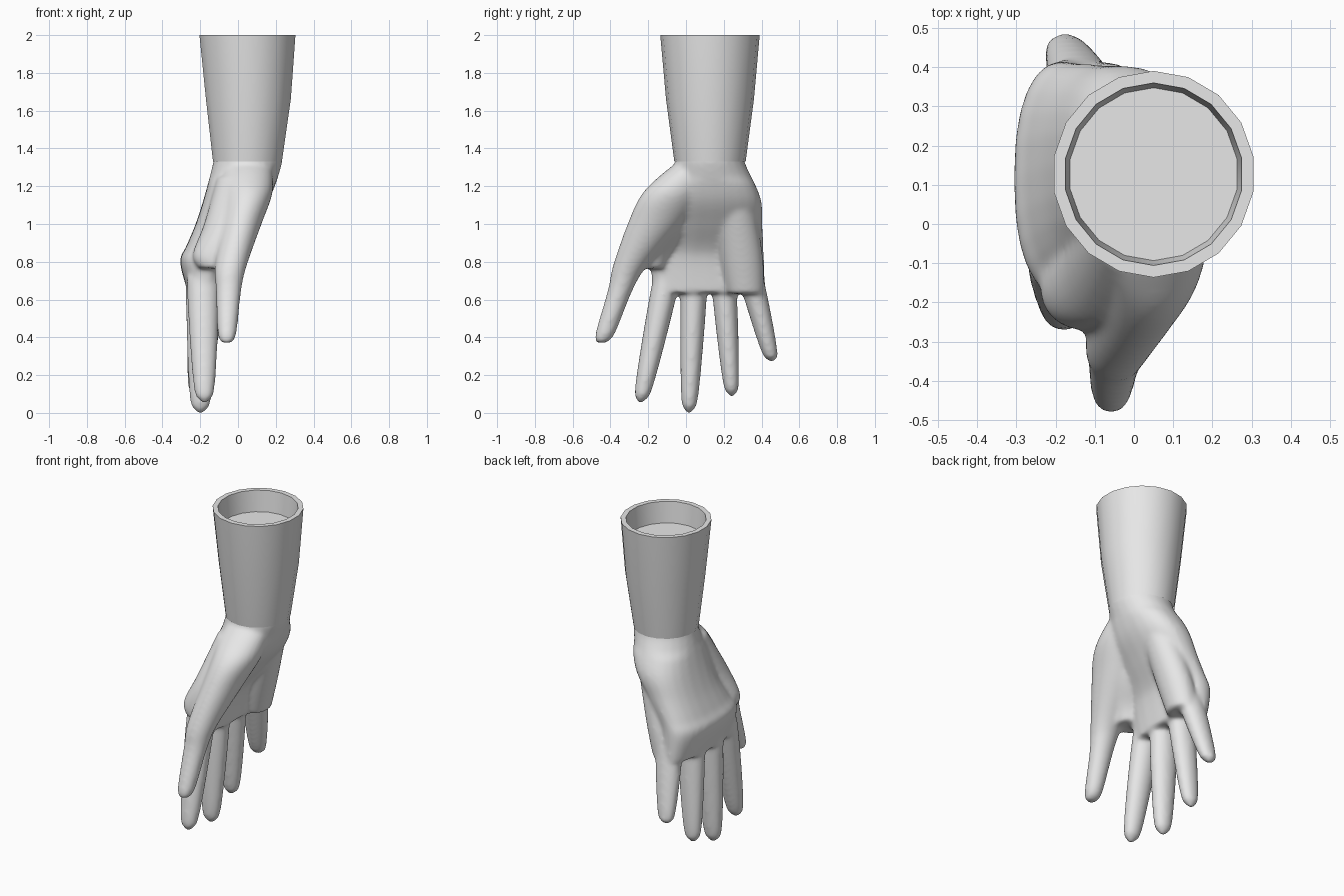
import bpy, bmesh, math

if "Cube" in bpy.data.objects:
    bpy.data.objects.remove(bpy.data.objects["Cube"])

skin = bpy.data.materials.new("light_grey")
skin.diffuse_color = (0.8, 0.8, 0.8, 1)
skin.use_nodes = True
skin.node_tree.nodes["Principled BSDF"].inputs["Base Color"].default_value = skin.diffuse_color


def spline(points, steps=5):
    """Catmull-Rom curve through the stations."""
    p = [points[0], *points, points[-1]]
    out = []
    for a, b, c, d in zip(p, p[1:], p[2:], p[3:]):
        for i in range(steps):
            t = i / steps
            out.append(tuple(
                0.5 * (2 * k1 + (k2 - k0) * t + (2 * k0 - 5 * k1 + 4 * k2 - k3) * t ** 2
                       + (3 * k1 - k0 - 3 * k2 + k3) * t ** 3)
                for k0, k1, k2, k3 in zip(a, b, c, d)))
    return out + [points[-1]]


def loft(bm, stations, sides=24, power=2.0, closed=True):
    """Skin horizontal rings given as (cx, cy, z, rx, ry)."""
    rings = []
    for cx, cy, z, rx, ry in stations:
        ring = []
        e = 2 / (power if z < 1.25 else 2.0)
        for i in range(sides):
            a = math.tau * i / sides + math.pi / 2
            c, s = math.cos(a), math.sin(a)
            x = math.copysign(abs(c) ** e, c) * rx
            y = math.copysign(abs(s) ** e, s) * ry
            ring.append(bm.verts.new((cx + x, cy + y, z)))
        rings.append(ring)
    for a, b in zip(rings, rings[1:]):
        for i in range(sides):
            j = (i + 1) % sides
            bm.faces.new((a[i], b[i], b[j], a[j]))
    bm.faces.new(rings[-1])
    if closed:
        bm.faces.new(rings[0])


def finger(bm, base, tip, rx, ry):
    """Tapered digit from inside the palm to a rounded tip."""
    stations = []
    for i in range(21):
        t = i / 20
        k = (1.05 - 0.42 * t ** 1.5) * (1 - t ** 13) ** 0.5 + 0.2 * t ** 13
        centre = [b + (e - b) * t for b, e in zip(base, tip)]
        stations.append((*centre, rx * k, ry * k))
    loft(bm, stations)


def finish(bm, name):
    bmesh.ops.recalc_face_normals(bm, faces=bm.faces)
    mesh = bpy.data.meshes.new(name)
    bm.to_mesh(mesh)
    bm.free()
    obj = bpy.data.objects.new(name, mesh)
    bpy.context.collection.objects.link(obj)
    mesh.materials.append(skin)
    return obj


# Forearm: tapered sleeve with a flat rim and a shallow cup, as (cx, z, radius)
sleeve = [(0.05, 1.33, 0.185), (0.055, 1.66, 0.228), (0.05, 2.0, 0.258),
          (0.05, 2.0, 0.228), (0.05, 1.87, 0.216)]
bm = bmesh.new()
loft(bm, [(x, 0.127, z, r, r * 1.02) for x, z, r in sleeve], sides=18, closed=False)
forearm = finish(bm, "forearm")
bpy.context.view_layer.objects.active = forearm
forearm.select_set(True)
bpy.ops.object.shade_smooth_by_angle(angle=math.radians(35))

# Hand: palm, thumb, web, heel pad and fingers fused into one soft skin
bm = bmesh.new()
palm = [
    (0.05, 0.127, 1.38, 0.178, 0.181),
    (0.05, 0.127, 1.32, 0.183, 0.187),
    (-0.005, 0.145, 1.14, 0.175, 0.25),
    (-0.075, 0.145, 1.0, 0.15, 0.26),
    (-0.145, 0.13, 0.88, 0.13, 0.28),
    (-0.178, 0.115, 0.8, 0.129, 0.3),
    (-0.172, 0.122, 0.635, 0.093, 0.298),
]
loft(bm, spline(palm), power=2.35)

thumb = [
    (0.05, 0.08, 1.34, 0.12, 0.11),
    (0.05, 0.0, 1.25, 0.135, 0.145),
    (0.05, -0.07, 1.15, 0.13, 0.17),
    (0.015, -0.16, 1.0, 0.11, 0.15),
    (-0.038, -0.295, 0.78, 0.085, 0.092),
    (-0.05, -0.348, 0.65, 0.068, 0.066),
    (-0.058, -0.428, 0.42, 0.05, 0.052),
    (-0.06, -0.45, 0.37, 0.025, 0.025),
]
loft(bm, spline(thumb))

thumb_web = [
    (0.02, 0.0, 1.25, 0.13, 0.13),
    (-0.05, -0.1, 1.0, 0.13, 0.15),
    (-0.125, -0.165, 0.84, 0.115, 0.105),
    (-0.125, -0.185, 0.765, 0.085, 0.08),
]
loft(bm, spline(thumb_web))

heel_pad = [
    (0.05, 0.24, 1.22, 0.11, 0.1),
    (-0.05, 0.29, 0.85, 0.1, 0.115),
    (-0.1, 0.315, 0.63, 0.085, 0.1),
]
loft(bm, spline(heel_pad))

finger(bm, (-0.185, -0.1, 0.72), (-0.178, -0.24, 0.055), 0.083, 0.07)    # index
finger(bm, (-0.185, 0.045, 0.72), (-0.2, 0.016, 0.0), 0.087, 0.068)      # middle
finger(bm, (-0.175, 0.198, 0.72), (-0.217, 0.243, 0.088), 0.082, 0.064)  # ring
finger(bm, (-0.125, 0.342, 0.72), (-0.18, 0.455, 0.272), 0.08, 0.064)    # little

hand = finish(bm, "hand")
remesh = hand.modifiers.new("fuse", 'REMESH')
remesh.mode = 'VOXEL'
remesh.voxel_size = 0.011
remesh.use_smooth_shade = True
smooth = hand.modifiers.new("soften", 'SMOOTH')
smooth.factor = 0.5
smooth.iterations = 16
